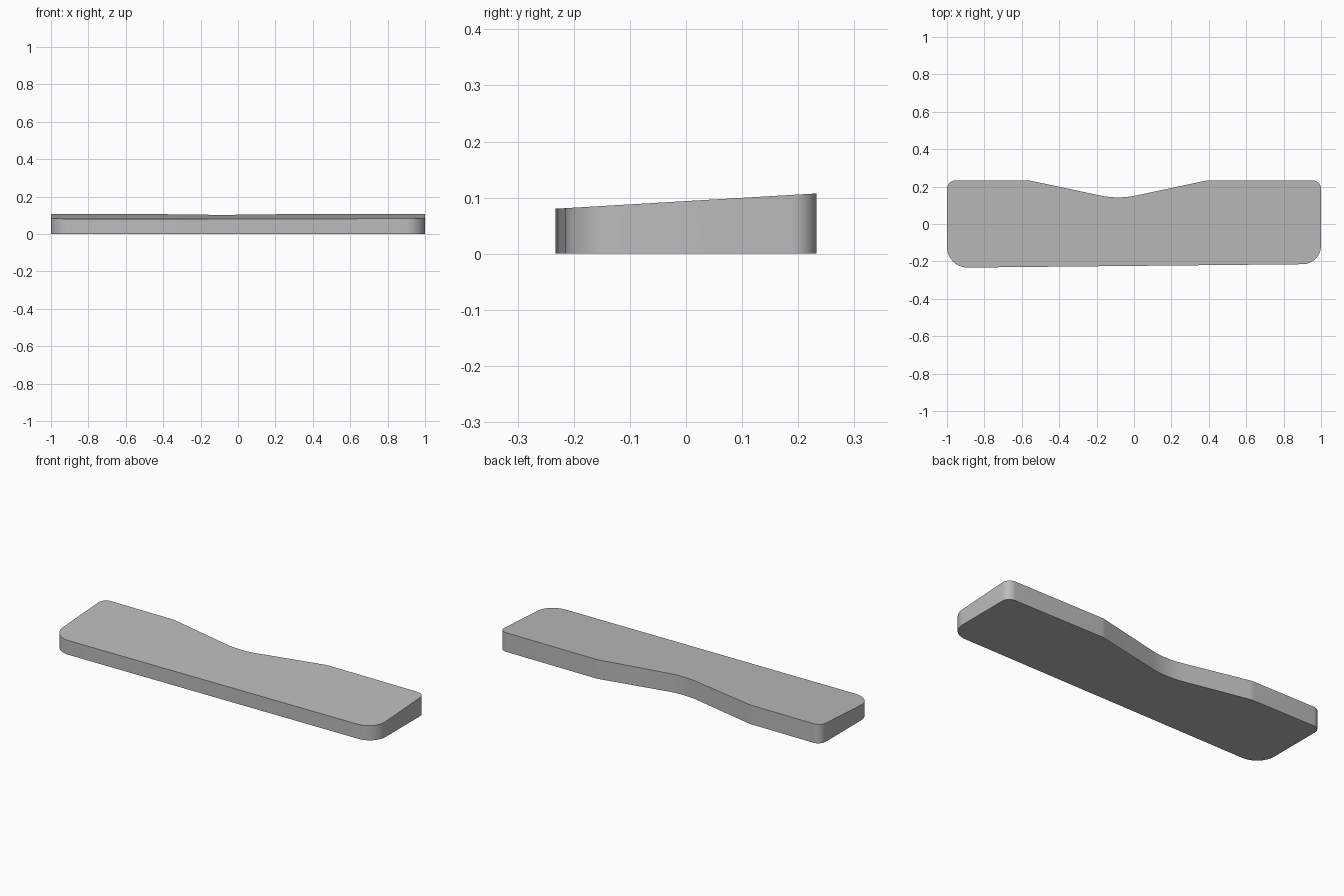
import bpy
import bmesh
import math
from mathutils import Vector

cube = bpy.data.objects.get("Cube")
if cube:
    bpy.data.objects.remove(cube, do_unlink=True)


def fillet(prev, corner, nxt, radius, steps):
    """Points of an arc of the given radius that rounds one corner."""
    a, b = (prev - corner).normalized(), (nxt - corner).normalized()
    half = a.angle(b) / 2
    centre = corner + (a + b).normalized() * radius / math.sin(half)
    tangent = radius / math.tan(half)
    start, end = corner + a * tangent - centre, corner + b * tangent - centre
    sweep = start.angle_signed(end)
    out = []
    for i in range(steps + 1):
        t = -sweep * i / steps
        c, s = math.cos(t), math.sin(t)
        out.append(centre + Vector((start.x * c - start.y * s,
                                    start.x * s + start.y * c)))
    return out


def top_height(y):
    """The upper face rises from the front edge to the back edge."""
    return 0.0938 + 0.0585 * y


# Outline corners, counter-clockwise: x, y, rounding radius
corners = [
    (-1, -0.234, 0.11), (1, -0.214, 0.10), (1, 0.233, 0.045),
    (0.39, 0.233, 0.12), (-0.085, 0.132, 0.46), (-0.56, 0.233, 0.12),
    (-1, 0.233, 0.045),
]
points = [Vector(c[:2]) for c in corners]
outline = []
for i, c in enumerate(corners):
    outline += fillet(points[i - 1], points[i], points[(i + 1) % len(points)], c[2], 12)

# Wedge-shaped slab: flat base, sloping top, vertical rim
bm = bmesh.new()
base = bm.faces.new([bm.verts.new((p.x, p.y, 0)) for p in outline])
rim = bmesh.ops.extrude_face_region(bm, geom=[base], use_keep_orig=True)
for v in rim["geom"]:
    if isinstance(v, bmesh.types.BMVert):
        v.co.z = top_height(v.co.y)
bmesh.ops.recalc_face_normals(bm, faces=bm.faces)
mesh = bpy.data.meshes.new("wedge_rest")
bm.to_mesh(mesh)
bm.free()
rest = bpy.data.objects.new("wedge_rest", mesh)
bpy.context.collection.objects.link(rest)

# Plain grey finish
grey = bpy.data.materials.new("plain grey")
grey.use_nodes = True
colour = (0.5, 0.5, 0.5, 1)
grey.diffuse_color = colour
grey.node_tree.nodes["Principled BSDF"].inputs["Base Color"].default_value = colour
mesh.materials.append(grey)

# Smooth rounded corners, crisp upper and lower edges
bpy.context.view_layer.objects.active = rest
rest.select_set(True)
bpy.ops.object.shade_smooth_by_angle(angle=math.radians(30))
